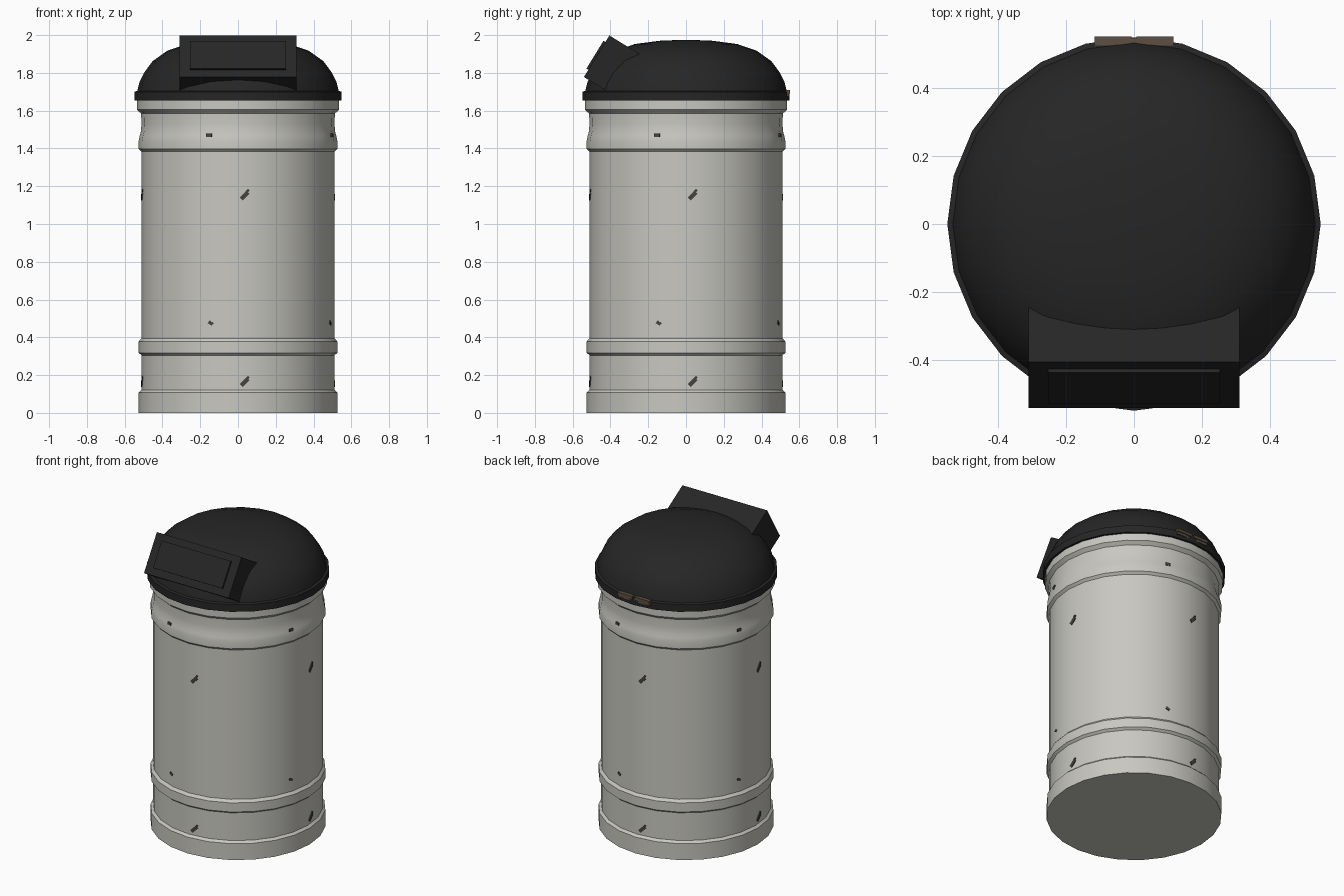
import bpy, bmesh, math
from mathutils import Vector, Matrix

if "Cube" in bpy.data.objects:
    bpy.data.objects.remove(bpy.data.objects["Cube"])

SIDES = 24


def mat(name, c):
    m = bpy.data.materials.new(name)
    m.diffuse_color = (*c, 1)
    m.use_nodes = True
    m.node_tree.nodes["Principled BSDF"].inputs["Base Color"].default_value = m.diffuse_color
    return m


STEEL = mat("painted_steel", (0.58, 0.575, 0.53))
BLACK = mat("black_plastic", (0.019, 0.019, 0.019))
RUST = mat("rusty_hinge", (0.11, 0.08, 0.055))
CHIP = mat("chipped_paint", (0.06, 0.058, 0.052))


def finish(name, bm, m, smooth=False):
    bmesh.ops.recalc_face_normals(bm, faces=bm.faces)
    me = bpy.data.meshes.new(name)
    bm.to_mesh(me)
    bm.free()
    me.materials.append(m)
    ob = bpy.data.objects.new(name, me)
    bpy.context.collection.objects.link(ob)
    if smooth:
        bpy.ops.object.select_all(action='DESELECT')
        ob.select_set(True)
        bpy.context.view_layer.objects.active = ob
        bpy.ops.object.shade_smooth_by_angle(angle=math.radians(28))
    return ob


def lathe(name, profile, m):
    """Revolve (radius, z) points around z and cap both ends."""
    bm = bmesh.new()
    rings = []
    for r, z in profile:
        rings.append([bm.verts.new((r * math.cos(2 * math.pi * i / SIDES),
                                    r * math.sin(2 * math.pi * i / SIDES), z))
                      for i in range(SIDES)])
    for a, b in zip(rings, rings[1:]):
        for i in range(SIDES):
            j = (i + 1) % SIDES
            bm.faces.new((a[i], a[j], b[j], b[i]))
    bm.faces.new(rings[0])
    bm.faces.new(rings[-1])
    return finish(name, bm, m, True)


def box(name, size, matrix, m):
    bm = bmesh.new()
    bmesh.ops.create_cube(bm, size=1, matrix=matrix @ Matrix.Diagonal((*size, 1)))
    return finish(name, bm, m)


# Drum body with raised ribs
lathe("drum_body", [(.526, 0), (.526, .108), (.511, .122), (.511, .305), (.526, .318),
                    (.526, .378), (.511, .395), (.511, 1.383), (.526, 1.398),
                    (.526, 1.44), (.521, 1.465), (.514, 1.49), (.511, 1.53), (.513, 1.585),
                    (.535, 1.605), (.535, 1.66)], STEEL)

# Domed lid with rim
lathe("domed_lid", [(.549, 1.653), (.549, 1.70), (.533, 1.705), (.522, 1.75), (.498, 1.80),
                    (.452, 1.862), (.375, 1.917), (.27, 1.953), (.14, 1.97), (.02, 1.975)], BLACK)

# Tilted hood: local x = width, y = into the lid, z = up along the front face
up = Vector((0, .135, .22)).normalized()
inward = Vector((0, up.z, -up.y))
rot = Matrix((Vector((1, 0, 0)), inward, up)).transposed().to_4x4()
front_mid = Vector((0, -.473, 1.888))
box("hood", (.62, .26, .258), Matrix.Translation(front_mid + inward * .13) @ rot, BLACK)

# Flap on the hood front
box("hood_flap", (.506, .024, .172), Matrix.Translation(front_mid + up * .002) @ rot, BLACK)

# Hinge at the back: two knuckles on a plate
box("hinge_plate", (.232, .02, .03), Matrix.Translation((0, .535, 1.69)), RUST)
for s in (-1, 1):
    box("hinge_knuckle", (.108, .025, .018), Matrix.Translation((s * .062, .539, 1.7)), RUST)


# Paint chips, repeated on four sides: (offset, height, width, height size, tilt)
chips = [(.035, 1.15, .05, .022, 45), (.05, 1.175, .02, .012, 45),
         (.035, .163, .05, .022, 45), (.05, .185, .02, .012, 45),
         (-.15, 1.47, .03, .018, 0), (-.145, .475, .026, .016, -30)]
bm = bmesh.new()
for k in range(4):
    for u, z, w, h, t in chips:
        phi = -math.pi / 2 + math.asin(u / .511) + k * math.pi / 2
        # apothem or vertex radius, so that the thin plate stays just proud of the drum
        r = .522 if 1.4 < z < 1.5 else .511
        mx = (Matrix.Rotation(phi, 4, 'Z') @ Matrix.Translation((r - .001, 0, z))
              @ Matrix.Rotation(math.radians(t), 4, 'X') @ Matrix.Diagonal((.006, w, h, 1)))
        bmesh.ops.create_cube(bm, size=1, matrix=mx)
finish("paint_chips", bm, CHIP)
